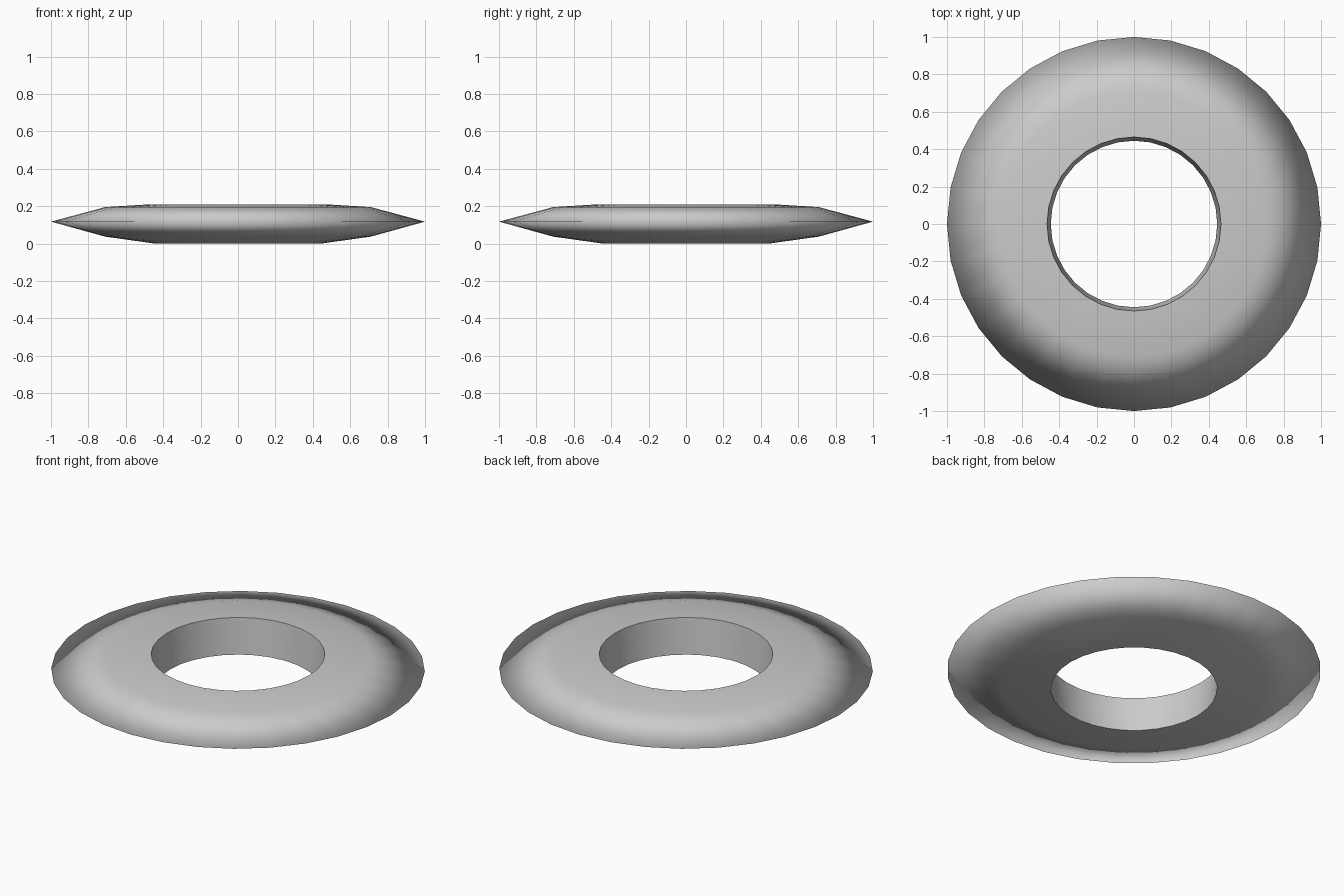
import bpy, bmesh
from math import cos, sin, tau

if "Cube" in bpy.data.objects:
    bpy.data.objects.remove(bpy.data.objects["Cube"])

SIDES = 32
# cross-section (radius, height): inner top rim, shoulder, outer edge, shoulder, inner bottom rim
PROFILE = [(0.465, 0.21), (0.71, 0.195), (1.0, 0.117), (0.71, 0.037), (0.445, 0.0)]
SHARP_LOOPS = (0, 4)

# Flat ring with a thin outer edge, lathed around z
bm = bmesh.new()
loops = [[bm.verts.new((r * cos(tau * i / SIDES), r * sin(tau * i / SIDES), z))
          for i in range(SIDES)] for r, z in PROFILE]
for k, loop in enumerate(loops):
    nxt = loops[(k + 1) % len(loops)]
    for i in range(SIDES):
        j = (i + 1) % SIDES
        bm.faces.new((loop[i], nxt[i], nxt[j], loop[j])).smooth = True

# Crisp rims around the hole
for k in SHARP_LOOPS:
    for i in range(SIDES):
        edge = bm.edges.get((loops[k][i], loops[k][(i + 1) % SIDES]))
        edge.smooth = False

bmesh.ops.recalc_face_normals(bm, faces=bm.faces)
mesh = bpy.data.meshes.new("ring")
bm.to_mesh(mesh)
bm.free()
ring = bpy.data.objects.new("ring", mesh)
bpy.context.collection.objects.link(ring)
